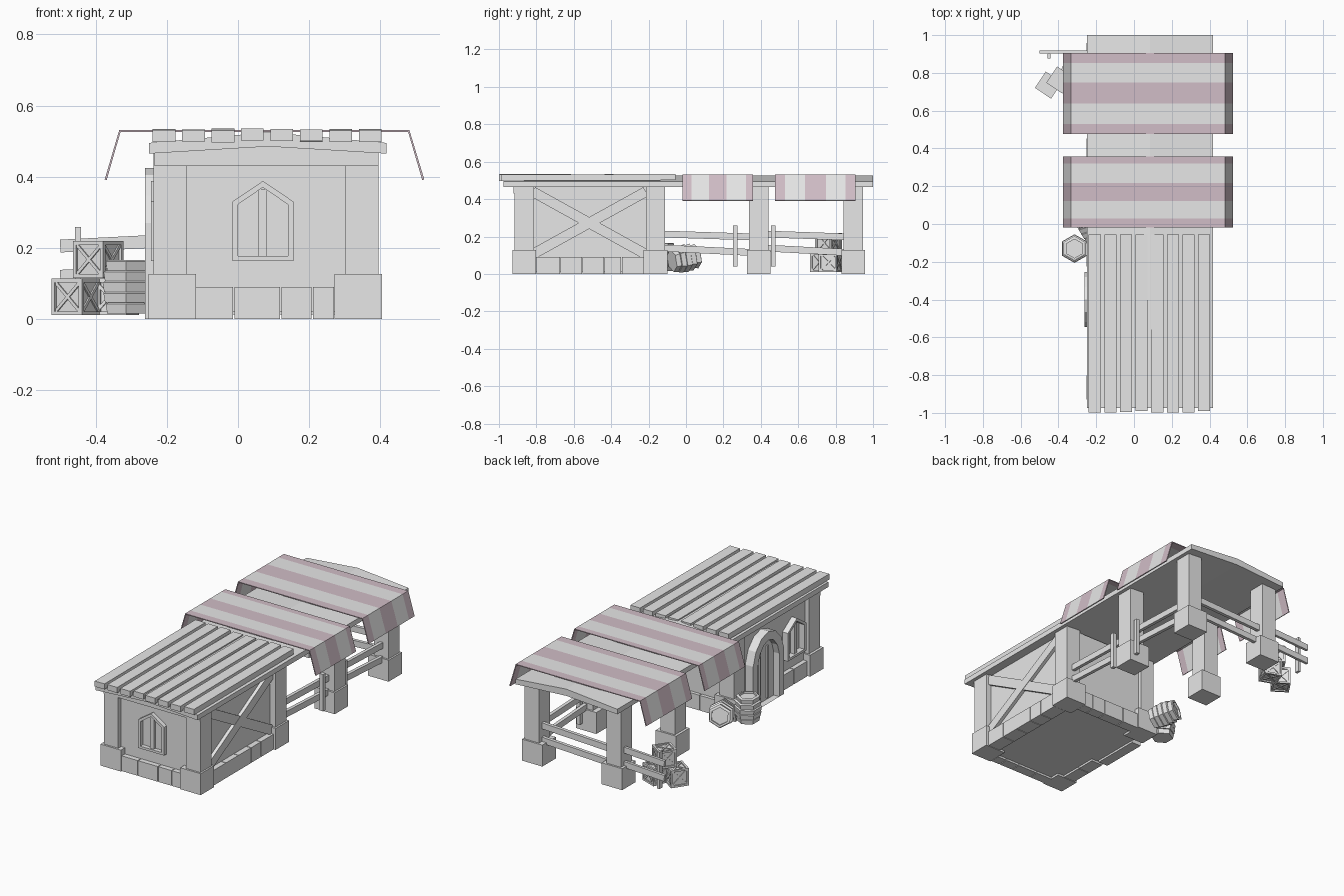
import bpy, bmesh, math, random
from mathutils import Matrix, Vector

random.seed(4)
if "Cube" in bpy.data.objects:
    bpy.data.objects.remove(bpy.data.objects["Cube"])


def material(name, color):
    m = bpy.data.materials.new(name)
    m.use_nodes = True
    m.diffuse_color = color
    m.node_tree.nodes["Principled BSDF"].inputs["Base Color"].default_value = color
    return m


GREY = material("pale grey", (0.8, 0.8, 0.8, 1))
PINK = material("dusty pink", (0.64, 0.51, 0.57, 1))


def finish(name, bm, mats=(GREY,), normals=True):
    if normals:
        bmesh.ops.recalc_face_normals(bm, faces=bm.faces)
    me = bpy.data.meshes.new(name)
    bm.to_mesh(me)
    bm.free()
    for m in mats:
        me.materials.append(m)
    ob = bpy.data.objects.new(name, me)
    bpy.context.collection.objects.link(ob)
    return ob


def add_box(bm, center, size, rot=Matrix()):
    mat = Matrix.Translation(center) @ rot @ Matrix.Diagonal((*size, 1))
    bmesh.ops.create_cube(bm, size=1, matrix=mat)


def box(name, x, y, z):
    """Box from (low, high) ranges."""
    bm = bmesh.new()
    add_box(bm, [(a + b) / 2 for a, b in (x, y, z)], [b - a for a, b in (x, y, z)])
    return finish(name, bm)


def beam(name, a, b, width, depth, side):
    """Bar from a to b; depth is measured along the side axis."""
    a, b, side = Vector(a), Vector(b), Vector(side)
    d = (b - a).normalized()
    rot = Matrix((d, side, d.cross(side))).transposed().to_4x4()
    bm = bmesh.new()
    add_box(bm, (a + b) / 2, ((b - a).length, depth, width), rot)
    return finish(name, bm)


def prism(name, outline, lo, hi, place, hole=None):
    """Extruded outline, or a frame when a matching hole is given."""
    bm = bmesh.new()
    n = len(outline)
    rings = [[bm.verts.new(place(u, v, w)) for u, v in loop]
             for loop in ([outline, hole] if hole else [outline]) for w in (lo, hi)]
    pairs = [(0, 1), (2, 3), (0, 2), (1, 3)] if hole else [(0, 1)]
    for p, q in pairs:
        for i in range(n):
            j = (i + 1) % n
            bm.faces.new((rings[p][i], rings[p][j], rings[q][j], rings[q][i]))
    if not hole:
        bm.faces.new(rings[0])
        bm.faces.new(rings[1])
    return finish(name, bm)


def on_front(u, v, w):
    return (0.07 + u, -0.87 - w, v)


def on_right(center):
    return lambda u, v, w: (-0.2 - w, center - u, v)


# Corner and porch posts with stone feet
for y in (-0.865, -0.163, 0.39, 0.895):
    for label, x, foot in (("left", 0.348, 0.338), ("right", -0.19, -0.185)):
        box(label + "_post", (x - 0.047, x + 0.047), (y - 0.052, y + 0.052), (0.1, 0.475))
        box(label + "_post_foot", (foot - 0.067, foot + 0.067), (y - 0.063, y + 0.063), (0, 0.127))

# House walls and floor
box("floor", (-0.2, 0.36), (-0.88, -0.14), (0.012, 0.04))
box("front_wall", (-0.2, 0.36), (-0.89, -0.86), (0.02, 0.47))
box("back_wall", (-0.2, 0.36), (-0.16, -0.13), (0.02, 0.47))
box("left_wall", (0.33, 0.36), (-0.87, -0.15), (0.02, 0.47))
box("right_wall", (-0.21, -0.18), (-0.87, -0.15), (0.02, 0.47))
box("front_lintel", (-0.235, 0.395), (-0.922, -0.85), (0.43, 0.495))

# Foundation stones
front_cuts = [-0.12, -0.012, 0.12, 0.209, 0.272]
for a, b in zip(front_cuts, front_cuts[1:]):
    box("front_stone", (a + 0.002, b - 0.002), (-0.92, -0.86), (0, 0.09))
    box("back_stone", (a + 0.002, b - 0.002), (-0.17, -0.11), (0, 0.09))
side_cuts = [-0.8, -0.672, -0.555, -0.437, -0.345, -0.225]
for i, (a, b) in enumerate(zip(side_cuts, side_cuts[1:])):
    box("left_stone", (0.31, 0.392), (a + 0.002, b - 0.002), (0, 0.09))
    if i in (0, 1):
        box("right_stone", (-0.236, -0.16), (a + 0.002, b - 0.002), (0, 0.09))

# Cross bracing on the left wall
beam("brace_rising", (0.365, -0.82, 0.105), (0.365, -0.215, 0.44), 0.055, 0.03, (1, 0, 0))
beam("brace_falling", (0.363, -0.82, 0.44), (0.363, -0.215, 0.105), 0.055, 0.03, (1, 0, 0))


# Pointed windows with a centre bar
def window(name, place):
    outer = [(-0.086, 0.163), (0.086, 0.163), (0.086, 0.33), (0, 0.388), (-0.086, 0.33)]
    inner = [(-0.07, 0.177), (0.07, 0.177), (0.07, 0.322), (0, 0.37), (-0.07, 0.322)]
    prism(name + "_frame", outer, 0, 0.045, place, inner)
    bar = [(-0.012, 0.17), (0.012, 0.17), (0.012, 0.365), (-0.012, 0.365)]
    prism(name + "_bar", bar, 0, 0.035, place)


window("front_window", on_front)
window("right_window", on_right(-0.69))


# Arched doorway and door leaf
def arch(half, shoulder, top):
    pts = [(-half, 0.0), (half, 0.0), (half, shoulder)]
    rise = top - shoulder
    pts += [(half * k, shoulder + rise * h) for k, h in
            ((0.82, 0.5), (0.45, 0.87), (0, 1), (-0.45, 0.87), (-0.82, 0.5))]
    return pts + [(-half, shoulder)]


door_place = on_right(-0.4)
prism("door_frame", arch(0.145, 0.27, 0.425), 0, 0.062, door_place, arch(0.1, 0.255, 0.375))
prism("door_leaf", arch(0.1, 0.255, 0.375), 0, 0.025, door_place)
for u in (-0.035, 0.035):
    beam("door_seam_batten", door_place(u, 0.01, 0.027), door_place(u, 0.32, 0.027), 0.012, 0.012, (1, 0, 0))

# Low gabled roof deck
deck = [(-0.25, 0.465), (0.085, 0.485), (0.418, 0.465),
        (0.418, 0.495), (0.085, 0.525), (-0.25, 0.495)]
prism("roof_deck", deck, -0.975, 1.0, lambda u, v, w: (u, w, v))

# Roof planks
for i in range(8):
    x = -0.208 + i * 0.0828
    tilt = random.uniform(-0.003, 0.003)
    beam("roof_plank", (x, -1 + random.uniform(0, 0.012), 0.516 + tilt),
         (x, -0.055, 0.516 - tilt), 0.033, 0.064, (1, 0, 0))


# Striped awnings
def awning(name, cuts):
    section = [(-0.375, 0.392), (-0.334, 0.531), (0.482, 0.531), (0.524, 0.392)]
    bm = bmesh.new()
    rows = [[bm.verts.new((x, y, z)) for x, z in section] for y in cuts]
    for i, (r, s) in enumerate(zip(rows, rows[1:])):
        for j in range(3):
            bm.faces.new((r[j], r[j + 1], s[j + 1], s[j])).material_index = (i + 1) % 2
    ob = finish(name, bm, (GREY, PINK), normals=False)
    mod = ob.modifiers.new("thickness", "SOLIDIFY")
    mod.thickness = 0.006
    mod.offset = -1


awning("front_awning", [-0.018, 0.03, 0.122, 0.217, 0.32, 0.358])
awning("back_awning", [0.477, 0.53, 0.637, 0.748, 0.853, 0.906])

# Fence rails and stakes
for y0, y1 in ((-0.12, 0.35), (0.43, 0.86)):
    beam("left_upper_rail", (0.35, y0, 0.213), (0.35, y1, 0.198), 0.036, 0.02, (1, 0, 0))
    beam("left_lower_rail", (0.35, y0, 0.138), (0.35, y1, 0.115), 0.036, 0.02, (1, 0, 0))
for y in (0.263, 0.467):
    box("left_stake", (0.36, 0.382), (y - 0.012, y + 0.012), (0.04, 0.258))
for z in (0.125, 0.21):
    beam("back_rail", (-0.16, 0.91, z - 0.01), (0.32, 0.91, z + 0.01), 0.036, 0.02, (0, 1, 0))
    beam("right_rail", (-0.5, 0.91, z - 0.005), (-0.2, 0.91, z + 0.01), 0.036, 0.016, (0, 1, 0))
box("right_stake", (-0.458, -0.442), (0.875, 0.902), (0.04, 0.258))


# Hexagonal barrels with overlapping bands
def barrel(name, matrix):
    bands = [0.061, 0.068, 0.071, 0.068, 0.061]
    profile = [(0.05, 0.0)]
    for i, r in enumerate(bands):
        profile += [(r, i * 0.03), (r + 0.005, i * 0.03 + 0.026), (r - 0.003, i * 0.03 + 0.03)]
    profile += [(0.05, 0.15), (0.05, 0.138)]
    bm = bmesh.new()
    rows = []
    for r, z in profile:
        rows.append([bm.verts.new((r * math.sin(k * math.pi / 3), r * math.cos(k * math.pi / 3), z))
                     for k in range(6)])
    for a, b in zip(rows, rows[1:]):
        for k in range(6):
            bm.faces.new((a[k], a[(k + 1) % 6], b[(k + 1) % 6], b[k]))
    bm.faces.new(rows[0])
    bm.faces.new(rows[-1])
    finish(name, bm).matrix_world = matrix


barrel("standing_barrel", Matrix.Translation((-0.315, -0.13, 0.016)))
lying = Matrix.Rotation(math.radians(25), 4, "Z") @ Matrix.Rotation(math.radians(-80), 4, "X")
barrel("lying_barrel", Matrix.Translation((-0.2, -0.075, 0.07)) @ lying)


# Crates with edge bars and crossed slats
def crate(name, center, angle, size=0.103):
    bm = bmesh.new()
    half, t = size / 2, 0.011
    add_box(bm, (0, 0, 0), [size - 2 * t * 0.7] * 3)
    for axis in range(3):
        for s in (-1, 1):
            for q in (-1, 1):
                pos = [0, s * (half - t / 2), q * (half - t / 2)]
                dims = [size, t, t]
                add_box(bm, pos[-axis:] + pos[:-axis], dims[-axis:] + dims[:-axis])
    for k in range(6):
        turn = Matrix.Rotation(k * math.pi / 2, 4, "Z") if k < 4 else \
            Matrix.Rotation((k * 2 - 9) * math.pi / 2, 4, "X")
        for s in (-1, 1):
            rot = turn @ Matrix.Rotation(s * math.pi / 4, 4, "Y")
            add_box(bm, turn @ Vector((0, 0.006 - half, 0)), (size * 1.2, 0.006, 0.009), rot)
    ob = finish(name, bm)
    ob.matrix_world = Matrix.Translation(center) @ Matrix.Rotation(math.radians(angle), 4, "Z")


crate("outer_crate", (-0.453, 0.735, 0.062), -34)
crate("inner_crate", (-0.345, 0.775, 0.062), -20)
crate("top_crate", (-0.393, 0.762, 0.167), -34)
